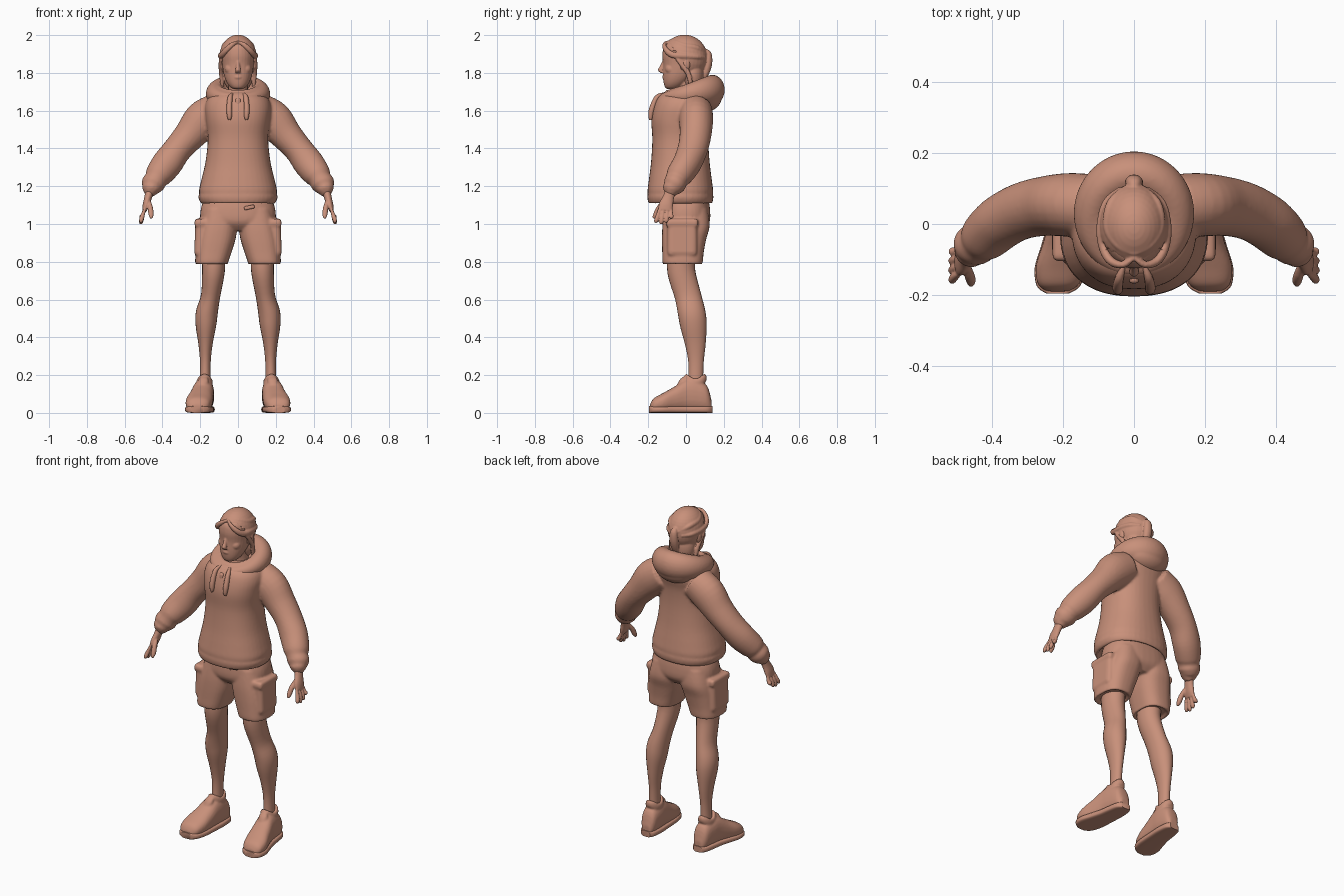
import bpy, bmesh
from math import sin, cos, pi, radians, copysign
from mathutils import Vector, Matrix

if "Cube" in bpy.data.objects:
    bpy.data.objects.remove(bpy.data.objects["Cube"])

COLOUR = (.58, .28, .195, 1)
clay = bpy.data.materials.new("clay")
clay.use_nodes = True
clay.diffuse_color = COLOUR
clay.node_tree.nodes["Principled BSDF"].inputs["Base Color"].default_value = COLOUR

X, Y, Z = Matrix.Identity(3)


def finish(name, bm, mirror=False):
    """Turn a bmesh into a smooth clay object, optionally mirrored left to right."""
    bmesh.ops.recalc_face_normals(bm, faces=bm.faces)
    mesh = bpy.data.meshes.new(name)
    bm.to_mesh(mesh)
    bm.free()
    for polygon in mesh.polygons:
        polygon.use_smooth = True
    mesh.set_sharp_from_angle(angle=radians(45))
    mesh.materials.append(clay)
    part = bpy.data.objects.new(name, mesh)
    bpy.context.collection.objects.link(part)
    if mirror:
        part.modifiers.new("Mirror", 'MIRROR').use_mirror_merge = False
    return part


def fuse(name, voxel, *parts):
    """Melt overlapping parts into one continuous soft surface."""
    bm, depsgraph = bmesh.new(), bpy.context.evaluated_depsgraph_get()
    for part in parts:
        bm.from_object(part, depsgraph)
    for part in parts:
        bpy.data.objects.remove(part)
    whole = finish(name, bm)
    remesh = whole.modifiers.new("Melt", 'REMESH')
    remesh.mode, remesh.voxel_size, remesh.use_smooth_shade = 'VOXEL', voxel, True
    whole.modifiers.new("Soften", 'SMOOTH').iterations = 4


def spline(points, steps, closed):
    """Catmull-Rom interpolation of stations."""
    count, result = len(points), []

    def pick(j):
        return points[j % count] if closed else points[max(0, min(count - 1, j))]

    for i in range(count if closed else count - 1):
        quads = list(zip(pick(i - 1), pick(i), pick(i + 1), pick(i + 2)))
        for t in (s / steps for s in range(steps)):
            result.append([b + t / 2 * (c - a + t * (2*a - 5*b + 4*c - d + t * (3*(b - c) + d - a)))
                           for a, b, c, d in quads])
    return result if closed else result + [list(points[-1])]


def loft(name, stations, mirror=False, frame=None, closed=False, ref=Y, power=2, sides=24):
    """Skin rings (x, y, z, half width, half depth) along a smooth path."""
    path = spline(stations, 4, closed)
    bm, rings, count = bmesh.new(), [], len(path)
    for i, (x, y, z, width, depth) in enumerate(path):
        if frame:
            u, v = frame
        else:
            after = path[(i + 1) % count] if closed else path[min(i + 1, count - 1)]
            before = path[i - 1] if closed else path[max(i - 1, 0)]
            tangent = (Vector(after[:3]) - Vector(before[:3])).normalized()
            u = tangent.cross(ref).normalized()
            v = u.cross(tangent)
        ring = []
        for j in range(sides):
            angle = 2 * pi * j / sides
            c, s = (copysign(abs(w) ** (2 / power), w) for w in (cos(angle), sin(angle)))
            ring.append(bm.verts.new(Vector((x, y, z)) + u * width * c + v * depth * s))
        rings.append(ring)
    for i in range(count if closed else count - 1):
        near, far = rings[i], rings[(i + 1) % count]
        for j in range(sides):
            k = (j + 1) % sides
            bm.faces.new((near[j], near[k], far[k], far[j]))
    if not closed:
        bm.faces.new(rings[0])
        bm.faces.new(rings[-1])
    return finish(name, bm, mirror)


def strand(name, path, radius, flat=1, ref=Y, mirror=True):
    """Tube of one radius that narrows towards both ends."""
    last = len(path) - 1
    taper = [radius * (.45 + .55 * sin(pi * i / last)) for i in range(last + 1)]
    return loft(name, [(*p, r * flat, r) for p, r in zip(path, taper)], mirror, ref=ref, sides=12)


def loop(name, centre, radii, rise, thickness, mirror=False):
    """Closed roll around the z axis; rise and thickness are rules of the backward share."""
    stations = []
    for angle in (2 * pi * i / 16 for i in range(16)):
        back = (1 + sin(angle)) / 2
        offset = Vector((radii[0] * cos(angle), radii[1] * sin(angle), rise(back)))
        stations.append((*(Vector(centre) + offset), *thickness(back)))
    return loft(name, stations, mirror, closed=True, ref=Z)


def blob(name, centre, radii, mirror=False, keep=None):
    """Ellipsoid, optionally trimmed to the faces that pass a rule."""
    bm = bmesh.new()
    place = Matrix.Translation(centre) @ Matrix.Diagonal((*radii, 1))
    bmesh.ops.create_uvsphere(bm, u_segments=32, v_segments=20, radius=1, matrix=place)
    if keep:
        dropped = [f for f in bm.faces if not keep(f.calc_center_median())]
        bmesh.ops.delete(bm, geom=dropped, context='FACES')
    return finish(name, bm, mirror)


def block(name, centre, size, mirror=False, rounding=.01, turn=0):
    bm = bmesh.new()
    place = Matrix.Translation(centre) @ Matrix.Rotation(radians(turn), 4, 'Y')
    bmesh.ops.create_cube(bm, size=1, matrix=place @ Matrix.Diagonal((*size, 1)))
    bmesh.ops.bevel(bm, geom=bm.edges[:], offset=rounding, segments=3, affect='EDGES', profile=.5)
    return finish(name, bm, mirror)


# Hoodie: body and ribbed hem share one rule for depth; sleeves melt into them
def hoodie_band(name, rows):
    return loft(name, [(0, max(-.03, (z - 1.7) / 5), z, w, .062 + .54 * w) for z, w in rows],
                frame=(X, Y), power=2.3, sides=40)


fuse("hoodie", .008,
     hoodie_band("body", [(1.14, .19), (1.17, .207), (1.23, .195), (1.33, .172), (1.45, .16),
                          (1.55, .17), (1.62, .175), (1.67, .155), (1.7, .1)]),
     hoodie_band("hem", [(1.13, .17), (1.105, .187), (1.12, .203), (1.15, .209), (1.18, .19)]),
     loft("sleeve", [
         (.11, .05, 1.6, .095, .09), (.185, .054, 1.55, .103, .09), (.255, .05, 1.47, .085, .084),
         (.32, .035, 1.395, .076, .08), (.375, .005, 1.32, .081, .076), (.42, -.035, 1.26, .072, .07),
         (.435, -.05, 1.235, .06, .06), (.45, -.06, 1.21, .063, .06), (.46, -.075, 1.18, .044, .046)],
         mirror=True),
     strand("cuff", [(.45, -.065, 1.22), (.46, -.075, 1.19), (.47, -.085, 1.15)], .05))

# Folded hood around the neck, thicker and draped at the back, with a rolled rim
fuse("hood", .007,
     loop("roll", (0, .015, 1.665), (.118, .125), lambda back: .045 * back,
          lambda back: (.038 + .027 * back, .03 + .05 * back)),
     loop("rim", (0, .01, 1.677), (.106, .106), lambda back: .015 + .065 * back,
          lambda back: (.018, .018)),
     blob("drape", (0, .105, 1.675), (.125, .085, .08)))

# Drawstrings and neck toggle
strand("drawstring", [(.03, -.12, 1.69), (.042, -.155, 1.67), (.046, -.18, 1.61), (.045, -.187, 1.57),
                      (.045, -.187, 1.55)], .015)
block("neck_toggle", (0, -.15, 1.635), (.028, .035, .06))

# Hands, with fingers fanned out by rule
fingers = []
for i, finger in enumerate(("index", "middle", "ring", "little")):
    root, tip = .02 * i - .139, .027 * i - .158
    end = 1 + .007 * (i - 1) ** 2
    fingers.append(strand(finger, [(.49, root, 1.09), (.505, (root + tip) / 2, 1.045),
                                   (.513, tip, end + .01), (.51, tip, end)], .0125))
fuse("hands", .004, *fingers,
     loft("palm", [(.466, -.08, 1.18, .024, .028), (.476, -.093, 1.14, .02, .03),
                   (.487, -.106, 1.1, .018, .038), (.496, -.11, 1.07, .012, .036)], mirror=True),
     strand("thumb", [(.476, -.1, 1.14), (.465, -.14, 1.09), (.46, -.16, 1.05), (.46, -.173, 1.03)],
            .015))

# Cargo shorts
fuse("shorts", .007,
     loft("seat", [(0, 0, 1.15, .17, .115), (0, 0, 1.08, .197, .127), (0, 0, 1.01, .19, .125),
                   (0, 0, .965, .1, .09)], frame=(X, Y), power=2.4, sides=40),
     loft("leg_tube", [
         (.09, 0, 1.08, .09, .115), (.103, 0, .99, .1, .125), (.115, -.01, .92, .102, .117),
         (.129, -.016, .85, .095, .11), (.139, -.018, .8, .088, .107), (.139, -.018, .785, .083, .1),
         (.139, -.018, .8, .065, .08)], frame=(X, Y), mirror=True, power=2.6, sides=32),
     block("pocket", (.19, -.02, .915), (.078, .16, .18), True, .025, turn=-2),
     block("flap", (.188, -.02, 1.005), (.084, .17, .045), True, .015, turn=-2))
block("fly_tab", (.06, -.126, 1.088), (.055, .02, .02), rounding=.006, turn=-12)

# Legs
loft("leg", [
    (.13, -.02, .85, .062, .075), (.13, -.025, .75, .06, .074), (.145, .01, .62, .051, .07),
    (.165, .03, .53, .058, .073), (.17, .04, .46, .054, .07), (.172, .05, .36, .037, .054),
    (.173, .053, .26, .028, .04), (.175, .05, .12, .03, .04)], mirror=True)

# Sneakers: turned-out upper, with a sole that follows its outline
outline = [(.175, .135, .03, .025), (.177, .11, .07, .045), (.18, .05, .086, .054),
           (.185, 0, .086, .057), (.195, -.06, .067, .064), (.207, -.12, .05, .07),
           (.213, -.17, .036, .058), (.215, -.19, .02, .03)]
fuse("shoe_uppers", .006,
     loft("upper", [(x, y, tall + .006, tall, wide) for x, y, tall, wide in outline],
          mirror=True, frame=(Z, X), power=2.4),
     loop("collar", (.177, .05, .16), (.032, .048), lambda back: .1 * (back - .5) ** 2,
          lambda back: (.012, .022), mirror=True),
     strand("tongue", [(.19, -.05, .13), (.183, -.02, .17), (.18, .005, .195)], .028, .5, X))
loft("shoe_soles", [(x, y * 1.03, .018, .018, wide + .003) for x, y, tall, wide in outline],
     mirror=True, frame=(Z, X), power=4)

# Neck, head and face
fuse("head", .004,
     loft("neck", [(0, .015, 1.64, .062, .062), (0, .01, 1.71, .052, .054), (0, 0, 1.8, .052, .056)]),
     loft("skull", [
         (0, -.075, 1.714, .02, .022), (0, -.068, 1.724, .04, .043), (0, -.055, 1.75, .06, .064),
         (0, -.036, 1.79, .075, .086), (0, -.014, 1.845, .084, .107), (0, -.01, 1.9, .088, .115),
         (0, -.01, 1.95, .075, .1), (0, 0, 1.985, .04, .05)], frame=(X, Y), power=2.15, sides=32),
     loft("nose", [(0, -.112, 1.87, .008, .01), (0, -.124, 1.84, .01, .012),
                   (0, -.134, 1.815, .014, .015), (0, -.125, 1.8, .015, .01)], frame=(X, Y)),
     strand("brow", [(.014, -.115, 1.88), (.036, -.108, 1.886), (.06, -.09, 1.878)], .008, ref=Z),
     blob("eye", (.034, -.1, 1.857), (.018, .01, .008), True),
     blob("cheek", (.04, -.08, 1.82), (.03, .03, .03), True),
     blob("lips", (0, -.112, 1.777), (.024, .014, .012)),
     blob("chin", (0, -.09, 1.737), (.026, .024, .02)),
     blob("ear", (.089, 0, 1.845), (.012, .022, .034), True))

# Pulled-back hair with a centre parting
cap = blob("cap", (0, -.008, 1.882), (.099, .121, .12),
           keep=lambda c: c.z > 1.955 or (c.z > 1.79 and c.y > -.045 - .4 * (c.z - 1.87)))
cap.modifiers.new("Thickness", 'SOLIDIFY').thickness = .015
fuse("hair", .004, cap,
     blob("nape", (0, .035, 1.79), (.078, .06, .1)),
     strand("front_lock", [(0, -.095, 1.965), (.03, -.115, 1.95), (.064, -.105, 1.92),
                           (.085, -.07, 1.895), (.094, -.01, 1.89), (.08, .06, 1.885),
                           (.04, .1, 1.88)], .017, .8, Z),
     strand("crown_lock", [(0, -.085, 1.97), (.045, -.06, 1.96), (.073, -.01, 1.94),
                           (.065, .06, 1.93), (.02, .105, 1.9)], .018, .8, Z),
     strand("side_lock", [(.086, -.06, 1.9), (.093, -.035, 1.86), (.09, .01, 1.8), (.084, .025, 1.74),
                          (.08, .03, 1.7)], .014, .8),
     strand("ponytail", [(0, .1, 1.92), (0, .117, 1.9), (0, .117, 1.85), (0, .105, 1.8),
                         (0, .09, 1.76)], .022, 1.2, mirror=False))
